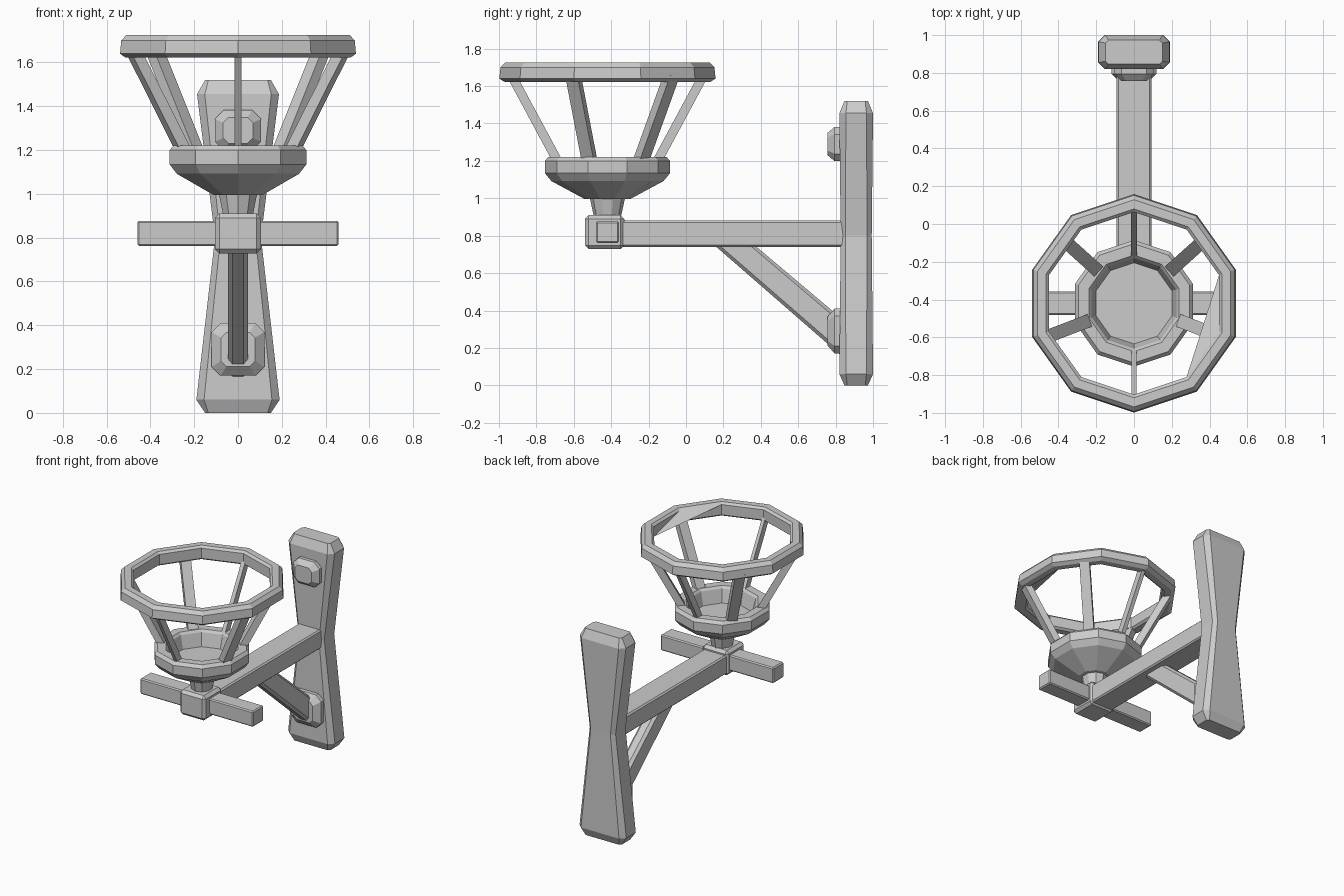
import bpy, bmesh, math
from mathutils import Vector, Matrix

if "Cube" in bpy.data.objects:
    bpy.data.objects.remove(bpy.data.objects["Cube"])

AX = -0.42   # y of the basket axis


def finish(bm, name):
    bmesh.ops.recalc_face_normals(bm, faces=bm.faces)
    me = bpy.data.meshes.new(name)
    bm.to_mesh(me)
    bm.free()
    ob = bpy.data.objects.new(name, me)
    bpy.context.collection.objects.link(ob)
    return ob


def loft(name, rings, closed=False):
    """Skin a list of equal-length point rings; cap the ends unless closed."""
    bm = bmesh.new()
    vs = [[bm.verts.new(p) for p in r] for r in rings]
    n = len(vs[0])
    pairs = list(zip(vs, vs[1:])) + ([(vs[-1], vs[0])] if closed else [])
    for a, b in pairs:
        for i in range(n):
            j = (i + 1) % n
            bm.faces.new((a[i], a[j], b[j], b[i]))
    if not closed:
        bm.faces.new(vs[0])
        bm.faces.new(vs[-1])
    return finish(bm, name)


def octo(hx, hy, c):
    """Rectangle with chamfered corners."""
    return [(hx, hy - c), (hx - c, hy), (c - hx, hy), (-hx, hy - c),
            (-hx, c - hy), (c - hx, -hy), (hx - c, -hy), (hx, c - hy)]


def decagon(r, z):
    """Ten-sided ring about the basket axis, a corner pointing along y."""
    return [(0.98 * r * math.sin(i * math.pi / 5), AX + r * math.cos(i * math.pi / 5), z)
            for i in range(10)]


def box(name, lo, hi, bevel):
    bm = bmesh.new()
    bmesh.ops.create_cube(bm, size=1)
    lo, hi = Vector(lo), Vector(hi)
    bmesh.ops.transform(bm, verts=bm.verts, matrix=Matrix.Translation((lo + hi) / 2)
                        @ Matrix.Diagonal((*(hi - lo), 1)))
    bmesh.ops.bevel(bm, geom=bm.edges[:], offset=bevel, segments=1, affect='EDGES')
    return finish(bm, name)


# Waisted wall plate
plate = [(0, .15, .063, .015), (.06, .19, .09, .035), (.8, .105, .083, .025),
         (1.455, .187, .09, .035), (1.52, .15, .063, .015)]
loft("wall_plate", [[(x, .91 + y, z) for x, y in octo(hx, hy, c)] for z, hx, hy, c in plate])

# Bolt heads on the plate
for name, zc, hx, hz in (("upper_bolt", 1.29, .105, .092), ("lower_bolt", .29, .12, .12)):
    steps = [(.86, 1, .04), (.795, 1, .04), (.757, .65, .025)]
    loft(name, [[(x, y, zc + z) for x, z in octo(hx * s, hz * s, c)] for y, s, c in steps])

# Arm, crossbar and the block where they meet
box("arm", (-.092, -.40, .74), (.092, .85, .88), .01)
box("crossbar", (-.46, -.482, .762), (.46, -.358, .877), .008)
box("arm_end_block", (-.105, -.54, .728), (.105, -.33, .91), .02)

# Diagonal brace with chamfered edges
brace_lo, brace_hi = ((.84, .15), (.84, .35)), ((.145, .755), (.36, .755))
section = octo(.045, .5, .02)


def brace_ring(ends):
    (y0, z0), (y1, z1) = ends
    prof = [(.045, .12), (.045, .88), (.025, 1), (-.025, 1), (-.045, .88), (-.045, .12),
            (-.025, 0), (.025, 0)]
    return [(x, y0 + (y1 - y0) * t, z0 + (z1 - z0) * t) for x, t in prof]


loft("brace", [brace_ring(brace_lo), brace_ring(brace_hi)])

# Neck and hollow bowl
loft("bowl_neck", [decagon(.07, .89), decagon(.098, 1.02)])
bowl = [(.12, .995), (.30, 1.092), (.335, 1.135), (.335, 1.2), (.315, 1.222),
        (.255, 1.222), (.24, 1.205), (.215, 1.11)]
loft("bowl", [decagon(r, z) for r, z in bowl])

# Top ring, with the small triangular web in one inner corner
rim = [(.55, 1.622), (.578, 1.64), (.572, 1.70), (.548, 1.725),
       (.50, 1.725), (.483, 1.71), (.483, 1.635), (.50, 1.622)]
loft("top_ring", [decagon(r, z) for r, z in rim], closed=True)
low, high = decagon(.483, 1.635), decagon(.483, 1.71)
bm = bmesh.new()
bm.faces.new([bm.verts.new(p) for p in (low[2], high[3], high[4])])
finish(bm, "ring_web")

# Slanted struts between bowl and ring
for i, (deg, w) in enumerate([(90, .03), (42, .07), (138, .07), (201, .07), (339, .07), (270, .025)]):
    a = math.radians(deg)
    out, side = Vector((math.cos(a), math.sin(a), 0)), Vector((-math.sin(a), math.cos(a), 0))
    rings = []
    for r, z in ((.262, 1.19), (.515, 1.66)):
        c = Vector((0, AX, z)) + out * r
        rings.append([c + out * u * .028 + side * v * w / 2
                      for u, v in ((1, 1), (-1, 1), (-1, -1), (1, -1))])
    loft(f"strut_{i + 1}", rings)
